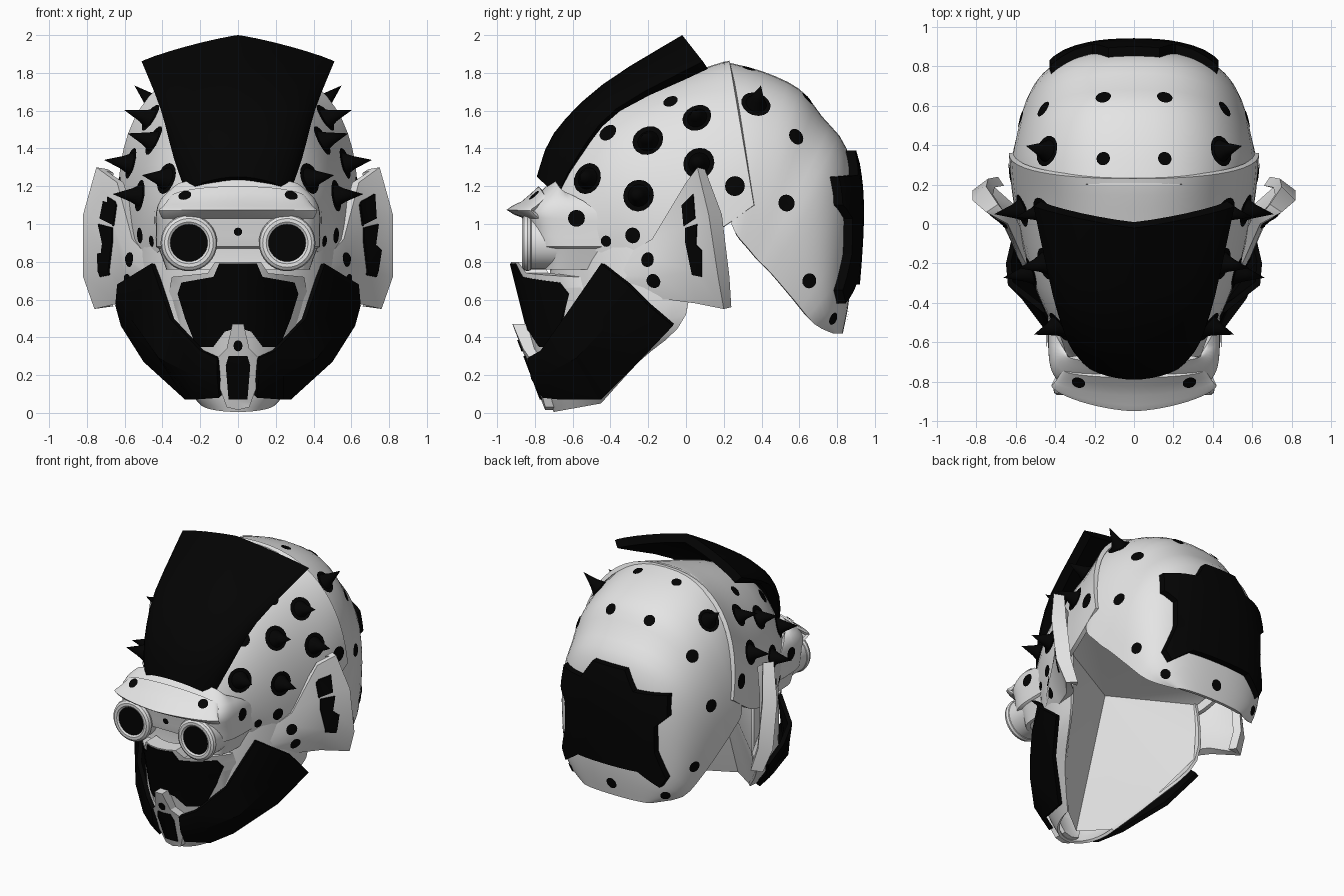
import bpy, bmesh, math
from mathutils import Vector
from mathutils.bvhtree import BVHTree

if "Cube" in bpy.data.objects:
    bpy.data.objects.remove(bpy.data.objects["Cube"])


def material(name, c):
    m = bpy.data.materials.new(name)
    m.diffuse_color = (*c, 1)
    m.use_nodes = True
    m.node_tree.nodes["Principled BSDF"].inputs["Base Color"].default_value = m.diffuse_color
    return m


WHITE = material("off_white", (0.78, 0.78, 0.78))
BLACK = material("black", (0.001, 0.001, 0.001))
REF = Vector((0, 0, 0.9))
shell_v, shell_f = [], []          # white surfaces that studs and plates sit on


def make(name, verts, faces, mat, thick=0.0, ref=REF, collect=False):
    """Mesh object whose faces point away from ref, thickened inward."""
    verts = [Vector(v) for v in verts]
    tot = 0
    for f in faces:
        a, b, c = (verts[i] for i in f[:3])
        tot += (b - a).cross(c - a).dot((a + b + c) / 3 - ref)
    if tot < 0:
        faces = [tuple(reversed(f)) for f in faces]
    if collect:
        k = len(shell_v)
        shell_v.extend(verts)
        shell_f.extend(tuple(i + k for i in f) for f in faces)
    me = bpy.data.meshes.new(name)
    me.from_pydata(verts, [], faces)
    me.materials.append(mat)
    ob = bpy.data.objects.new(name, me)
    bpy.context.collection.objects.link(ob)
    if thick:
        m = ob.modifiers.new("thickness", 'SOLIDIFY')
        m.thickness, m.offset = thick, -1
    return ob


def grid(name, rows, mat, thick, **kw):
    n = len(rows[0])
    faces = [(i * n + j, i * n + j + 1, (i + 1) * n + j + 1, (i + 1) * n + j)
             for i in range(len(rows) - 1) for j in range(n - 1)]
    return make(name, [p for r in rows for p in r], faces, mat, thick, **kw)


def spline(st, steps):
    out = []
    for i in range(len(st) - 1):
        a, b, c, d = st[max(i - 1, 0)], st[i], st[i + 1], st[min(i + 2, len(st) - 1)]
        for k in range(steps):
            t = k / steps
            out.append([0.5 * (2 * q + (r - p) * t + (2 * p - 5 * q + 4 * r - s) * t * t
                               + (3 * q - p - 3 * r + s) * t ** 3)
                        for p, q, r, s in zip(a, b, c, d)])
    return out + [list(st[-1])]


def arcs(name, stations, mat, thick, steps=4, seg=28, **kw):
    """Loft of arches: (centre y, centre z, side y, side z, half width, power)."""
    rows = []
    for ty, tz, by, bz, w, p in spline(stations, steps):
        row = []
        for k in range(seg + 1):
            t = math.pi * (k / seg - 0.5)
            s, c = abs(math.sin(t)) ** p, max(math.cos(t), 0) ** p
            row.append((math.copysign(w * s, t), by + (ty - by) * c, bz + (tz - bz) * c))
        rows.append(row)
    return grid(name, rows, mat, thick, **kw)


# White shells
arcs("dome", [(-.74, 1.12, -.62, .93, .36, .9), (-.66, 1.38, -.42, .84, .44, .9),
              (-.42, 1.63, -.2, .86, .535, .9), (.08, 1.82, .1, .93, .61, .87),
              (.23, 1.865, .36, 1.1, .635, .84)], WHITE, .03, collect=True)
arcs("rear_guard", [(.2, 1.86, .24, 1.0, .62, .84), (.4, 1.81, .27, .94, .63, .83),
                    (.6, 1.715, .33, .87, .615, .82), (.72, 1.57, .38, .81, .6, .82),
                    (.85, 1.4, .45, .74, .58, .82), (.895, 1.1, .57, .6, .53, .82),
                    (.87, .65, .68, .47, .45, .85), (.83, .42, .78, .42, .28, .9)],
     WHITE, .03, steps=3, collect=True)
arcs("lower_face", [(-.68, 1.1, -.1, 1.0, .5, 1), (-.72, .75, 0, .95, .55, 1),
                    (-.72, .35, 0, .52, .55, 1), (-.74, .14, -.25, .27, .39, 1),
                    (-.7, .005, -.45, .05, .2, 1)], WHITE, .02, collect=True)

# Goggle frame and its pointed brim
arcs("goggle_frame", [(-.7, 1.24, -.66, 1.18, .34, .7), (-.79, 1.15, -.54, 1.12, .41, .45),
                      (-.84, 1.07, -.46, 1.05, .435, .36), (-.83, 1.0, -.41, .97, .435, .36),
                      (-.81, .88, -.37, .88, .435, .36), (-.76, .87, -.46, .87, .42, .4),
                      (-.76, .76, -.48, .76, .38, .4)], WHITE, .03, steps=2, seg=40, collect=True)
arcs("brim", [(-.78, 1.2, -.74, 1.14, .36, 1), (-.87, 1.12, -.8, 1.09, .4, 1.2), (-.95, 1.075, -.82, 1.07, .42, 1.3),
              (-.86, 1.03, -.78, 1.03, .4, 1)], WHITE, .02, steps=2, collect=True)

# Ear flares
flare = [[(.44, -.4, .79), (.45, -.4, .73), (.45, -.41, .68), (.44, -.42, .62)],
         [(.56, -.18, .92), (.59, -.17, .82), (.6, -.14, .72), (.56, -.1, .6)],
         [(.64, 0, 1.22), (.66, .0, 1.0), (.68, .03, .75), (.63, .05, .58)],
         [(.75, .06, 1.3), (.82, .12, 1.05), (.82, .17, .72), (.76, .2, .55)],
         [(.69, .1, 1.29), (.75, .19, 1.05), (.74, .23, .72), (.69, .24, .56)]]
for s in (1, -1):
    grid("ear_flare", [[(s * x, y, z) for x, y, z in r] for r in flare], WHITE, .055, collect=True)

# Inner lining, a faceted fan closing the hollow
half = [(0, -.6, .04), (.2, -.45, .06), (.38, -.25, .28), (.53, -.01, .53), (.55, .0, .95),
        (.6, .28, 1.05), (.48, .5, 1.05)]
rim = half + [(0, .75, 1.1)] + [(-x, y, z) for x, y, z in half[:0:-1]]
make("inner_lining", [(0, -.3, .95)] + rim,
     [(0, i + 1, (i + 1) % len(rim) + 1) for i in range(len(rim))], WHITE, ref=Vector((0, -.3, 1.8)))

bvh = BVHTree.FromPolygons(shell_v, shell_f)


def cast(o, d):
    o, d = Vector(o), Vector(d)
    p, n, _, _ = bvh.ray_cast(o, d)
    if p is None:
        p, n, _, _ = bvh.find_nearest(o + d * 2.4)
    return p, (n if n.dot(d) < 0 else -n)


def plate(name, pts, fn, mat, depth, mirror=True, step=.06):
    """Outline cut into a grid, laid on the surface fn(u, z), and extruded by the depth vector."""
    if mirror:
        pts = pts + [(-u, z) for u, z in reversed(pts) if u > 0]
    bm = bmesh.new()
    bm.faces.new([bm.verts.new((u, 0, z)) for u, z in pts])
    for axis in (0, 2):
        no = Vector((axis == 0, 0, axis == 2))
        for k in range(-8, 26):
            bmesh.ops.bisect_plane(bm, geom=bm.verts[:] + bm.edges[:] + bm.faces[:],
                                   plane_co=no * k * step, plane_no=no)
    bmesh.ops.triangulate(bm, faces=bm.faces[:])
    for v in bm.verts:
        v.co = fn(v.co.x, v.co.z)
    ext = bmesh.ops.extrude_face_region(bm, geom=bm.faces[:], use_keep_orig=True)
    bmesh.ops.translate(bm, vec=depth, verts=[v for v in ext["geom"] if isinstance(v, bmesh.types.BMVert)])
    bmesh.ops.recalc_face_normals(bm, faces=bm.faces[:])
    me = bpy.data.meshes.new(name)
    bm.to_mesh(me)
    bm.free()
    me.materials.append(mat)
    bpy.context.collection.objects.link(bpy.data.objects.new(name, me))


# Mouth guard and chin vent
def mouth(off):
    return lambda x, z: (x, -.925 + .25 * (.79 - z) + 2.6 * x * x - off, z)


def chin(off):
    return lambda x, z: (x, -.9 + .38 * (.42 - z) + 2 * x * x - off, z)


THIN = (0, .008, 0)
plate("mouth_guard", [(0, .8), (.12, .8), (.16, .74), (.35, .72), (.37, .62), (.27, .3), (0, .28)],
      mouth(0), WHITE, (0, .12, 0))
plate("mouth_panel", [(0, .79), (.1, .79), (.13, .72), (.3, .69), (.32, .63), (.28, .5), (.22, .35),
                      (.13, .35), (.07, .43), (0, .45)], mouth(.008), BLACK, THIN)
plate("chin_vent", [(0, .47), (.03, .47), (.06, .34), (.11, .29), (.1, .14), (.06, .03), (0, .015)],
      chin(0), WHITE, (0, .1, 0))
plate("chin_panel", [(0, .3), (.05, .3), (.065, .25), (.05, .07), (0, .07)], chin(.007), BLACK, THIN)
dot = [(.024 * math.sin(a * math.pi / 6), .355 + .03 * math.cos(a * math.pi / 6)) for a in range(12)]
plate("chin_dot", dot, chin(.007), BLACK, THIN, mirror=False)

# Black jaw plates
jaw = [[(.11, -.84, .29), (.11, -.82, .18), (.1, -.76, .08)],
       [(.2, -.77, .33), (.24, -.75, .2), (.24, -.66, .07)],
       [(.36, -.65, .5), (.42, -.58, .29), (.28, -.45, .07)],
       [(.46, -.45, .79), (.57, -.38, .5), (.5, -.25, .27)],
       [(.64, -.31, .68), (.65, -.2, .57), (.62, -.07, .46)]]
for s in (1, -1):
    grid("jaw_plate", [[(s * x, y, z) for x, y, z in r] for r in jaw], BLACK, .03)

# Mohawk crest
arcs("crest", [(-.79, 1.25, -.68, 1.15, .27, 1.1), (-.7, 1.48, -.58, 1.35, .34, 1),
               (-.44, 1.74, -.37, 1.61, .41, 1.1), (-.02, 2.0, .09, 1.86, .51, 1.7)],
     BLACK, .06, steps=3, seg=16)

# Panel on the back of the guard
plate("back_panel", [(0, 1.39), (.13, 1.39), (.21, 1.26), (.42, 1.25), (.43, 1.1), (.36, 1.03),
                     (.36, .84), (.42, .65), (.38, .58), (.24, .68), (0, .68)],
      lambda x, z: cast((x, 3, z), (0, -1, 0))[0] + Vector((0, .048, 0)), BLACK, (0, -.07, 0))

# Ear markings
marks = [[(-.02, 1.1), (.04, 1.16), (.05, 1.03), (-.01, .99)],
         [(0, .98), (.06, 1.0), (.055, .89), (.085, .86), (.085, .72), (.035, .73), (.0, .9)]]
for s in (1, -1):
    for pts in marks:
        plate("ear_mark", pts, lambda y, z: cast((s * 3, y, z), (-s, 0, 0))[0] + Vector((s * .008, -.004, 0)),
              BLACK, (-s * .008, .004, 0), mirror=False, step=.03)

# Goggle barrels, rings and lenses
for s in (1, -1):
    rot = (math.pi / 2, 0, 0)
    bpy.ops.mesh.primitive_cylinder_add(vertices=32, radius=.14, depth=.34, location=(s * .26, -.67, .9), rotation=rot)
    barrel = bpy.context.object
    bpy.ops.mesh.primitive_torus_add(major_radius=.12, minor_radius=.03, major_segments=32, minor_segments=10,
                                     location=(s * .26, -.84, .9), rotation=rot)
    ring = bpy.context.object
    bpy.ops.mesh.primitive_cylinder_add(vertices=32, radius=.1, depth=.02, location=(s * .26, -.85, .9), rotation=rot)
    lens = bpy.context.object
    for ob, name, m in ((barrel, "goggle_barrel", WHITE), (ring, "goggle_ring", WHITE), (lens, "lens", BLACK)):
        ob.name = name
        ob.data.materials.append(m)


# Studs and spikes
def stud(o, d, r, length=0):
    p, n = cast(o, d)
    u = n.orthogonal().normalized()
    w = n.cross(u)
    ring = [(u * math.cos(a * math.pi / 8) + w * math.sin(a * math.pi / 8)) for a in range(16)]
    verts, faces = [p + n * .008], []
    for q in (.5, 1):
        verts += [bvh.find_nearest(p + e * r * q)[0] + n * .008 for e in ring]
    for i in range(16):
        j = (i + 1) % 16
        faces += [(0, 1 + i, 1 + j), (1 + i, 17 + i, 17 + j, 1 + j)]
    make("stud", verts, faces, BLACK, ref=p - n)
    if length:
        axis = (n + Vector(d) * -.8).normalized() if abs(d[0]) else (n + Vector((0, 0, .1))).normalized()
        v = [p + axis * length] + [p + e * r * .8 - n * .01 for e in ring] + [p + e * r * .42 + axis * .05 for e in ring]
        f = [(0, 17 + i, 17 + (i + 1) % 16) for i in range(16)]
        f += [(17 + i, 1 + i, 1 + (i + 1) % 16, 17 + (i + 1) % 16) for i in range(16)]
        make("spike", v, f, BLACK, ref=p)


side = [(-.52, 1.24, .085, .14), (-.2, 1.44, .085, .15), (.06, 1.56, .08, .15), (-.25, 1.15, .085, .15),
        (.07, 1.32, .085, .15), (-.41, 1.48, .05, 0), (-.08, 1.645, .04, 0), (-.58, 1.03, .045, 0),
        (-.28, .94, .042, 0), (-.42, .91, .03, 0), (-.2, .81, .04, 0), (-.17, .7, .04, 0), (.26, 1.2, .053, 0),
        (.58, 1.46, .045, 0), (.53, 1.11, .045, 0), (.65, .7, .04, 0), (.775, .5, .035, 0)]
above = [(.44, .37, .08, .15), (.155, .33, .035, 0), (.155, .64, .04, 0), (.28, -.8, .035, 0)]
for s in (1, -1):
    for y, z, r, l in side:
        stud((s * 3, y, z), (-s, 0, 0), r, l)
    for x, y, r, l in above:
        stud((s * x, y, 3), (0, 0, -1), r, l)
stud((0, 3, .52), (0, -1, 0), .04)
stud((0, -3, .96), (0, 1, 0), .022)

# Bake thickness, then shade smooth with sharp edges kept
bpy.ops.object.select_all(action='SELECT')
bpy.context.view_layer.objects.active = bpy.context.selected_objects[0]
bpy.ops.object.convert(target='MESH')
bpy.ops.object.shade_smooth_by_angle(angle=math.radians(35))
